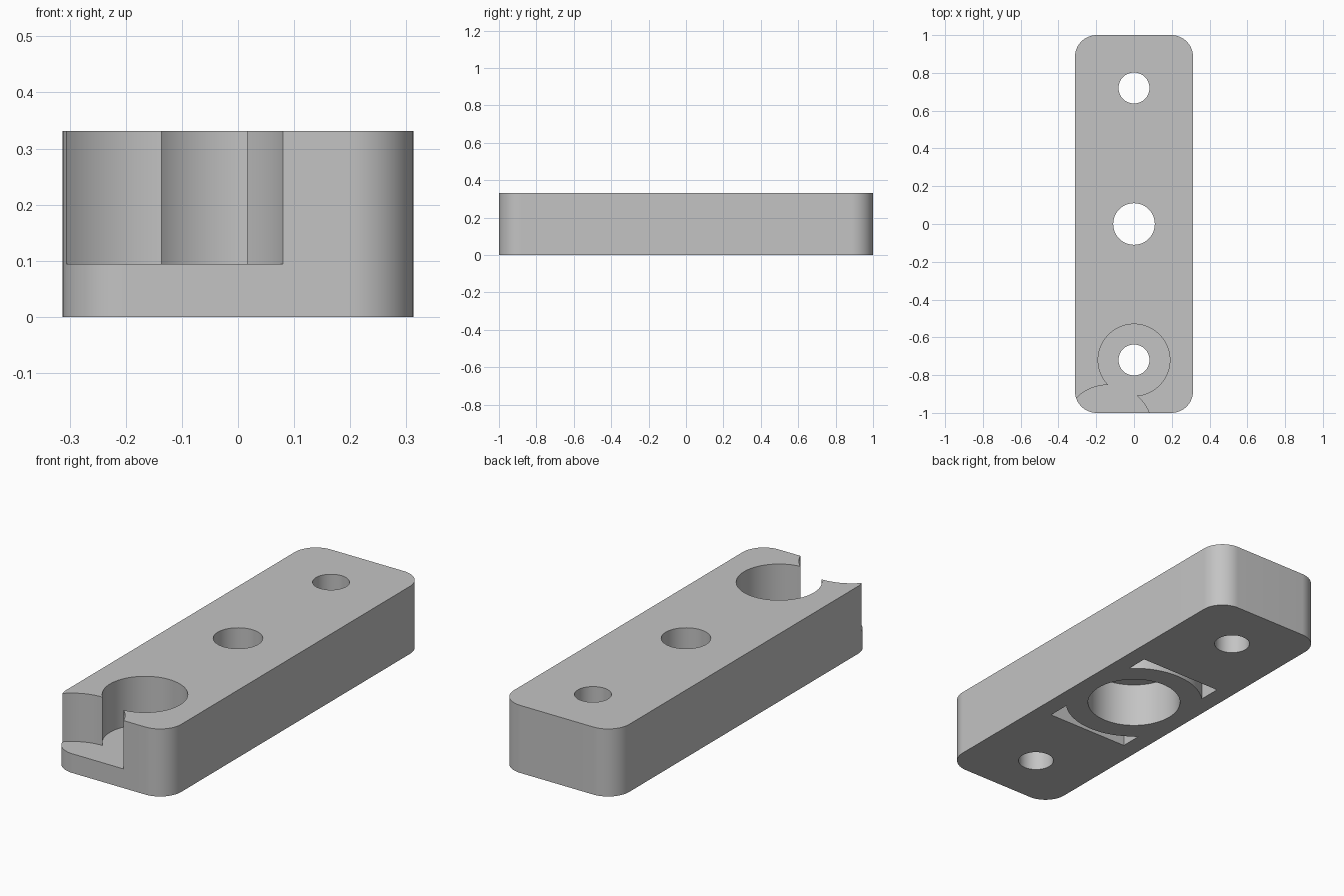
import bpy, bmesh, math

if "Cube" in bpy.data.objects:
    bpy.data.objects.remove(bpy.data.objects["Cube"], do_unlink=True)

HALF_X, HALF_Y, HEIGHT, CORNER = 0.3125, 1.0, 0.331, 0.115
FLOOR = 0.094      # floor of the front recess
BORE_TOP = 0.22    # ceiling of the underside bore and pockets
OVER = 0.1         # cutter overshoot

grey = bpy.data.materials.new("plain_grey")
grey.use_nodes = True
colour = (0.55, 0.55, 0.55, 1)
grey.diffuse_color = colour
grey.node_tree.nodes["Principled BSDF"].inputs["Base Color"].default_value = colour


def prism(name, outline, z0, z1):
    """Extrude a counter-clockwise outline from z0 to z1."""
    bm = bmesh.new()
    base = bm.faces.new([bm.verts.new((x, y, z0)) for x, y in outline])
    top = bmesh.ops.extrude_face_region(bm, geom=[base])["geom"]
    verts = [v for v in top if isinstance(v, bmesh.types.BMVert)]
    bmesh.ops.translate(bm, verts=verts, vec=(0, 0, z1 - z0))
    bmesh.ops.recalc_face_normals(bm, faces=bm.faces)
    mesh = bpy.data.meshes.new(name)
    bm.to_mesh(mesh)
    bm.free()
    mesh.materials.append(grey)
    obj = bpy.data.objects.new(name, mesh)
    bpy.context.collection.objects.link(obj)
    return obj


def arc(x, y, r, start, end, steps):
    angles = [start + (end - start) * i / steps for i in range(steps + 1)]
    return [(x + r * math.cos(a), y + r * math.sin(a)) for a in angles]


def cylinder(name, x, y, r, z0, z1, sides=96):
    return prism(name, arc(x, y, r, 0, math.tau, sides)[:-1], z0, z1)


def cut(target, cutter):
    """Subtract the cutter from the target and discard it."""
    cutter.hide_render = True
    mod = target.modifiers.new("cut", "BOOLEAN")
    mod.operation = "DIFFERENCE"
    mod.solver = "EXACT"
    mod.object = cutter
    bpy.context.view_layer.objects.active = target
    bpy.ops.object.modifier_apply(modifier=mod.name)
    bpy.data.objects.remove(cutter, do_unlink=True)


# Block with rounded upright corners
outline = []
for i, (sx, sy) in enumerate([(1, 1), (-1, 1), (-1, -1), (1, -1)]):
    outline += arc(sx * (HALF_X - CORNER), sy * (HALF_Y - CORNER), CORNER,
                   i * math.pi / 2, (i + 1) * math.pi / 2, 20)
block = prism("mounting_block", outline, 0, HEIGHT)

# Front round recess and the curved opening that breaks into it
cut(block, cylinder("recess_cutter", 0, -0.72, 0.19, FLOOR, HEIGHT + OVER))
cut(block, cylinder("opening_cutter", -0.138, -1.087, 0.235, FLOOR, HEIGHT + OVER))

# Through holes: one at each end and a wider one in the middle
for y, r in [(-0.72, 0.082), (0, 0.11), (0.72, 0.082)]:
    cut(block, cylinder("hole_cutter", 0, y, r, -OVER, HEIGHT + OVER))

# Wide bore from below
cut(block, cylinder("bore_cutter", 0, 0, 0.217, -OVER, BORE_TOP))

# Underside pockets: a rectangle with a round collar left standing
px, py = 0.224, 0.342
pocket = prism("pocket_cutter", [(-px, -py), (px, -py), (px, py), (-px, py)],
               -OVER, BORE_TOP)
cut(pocket, cylinder("collar_cutter", 0, 0, 0.322, -2 * OVER, BORE_TOP + OVER))
cut(block, pocket)

# Smooth round walls, crisp edges
bpy.ops.object.select_all(action="DESELECT")
block.select_set(True)
bpy.context.view_layer.objects.active = block
bpy.ops.object.shade_smooth_by_angle(angle=math.radians(30))
